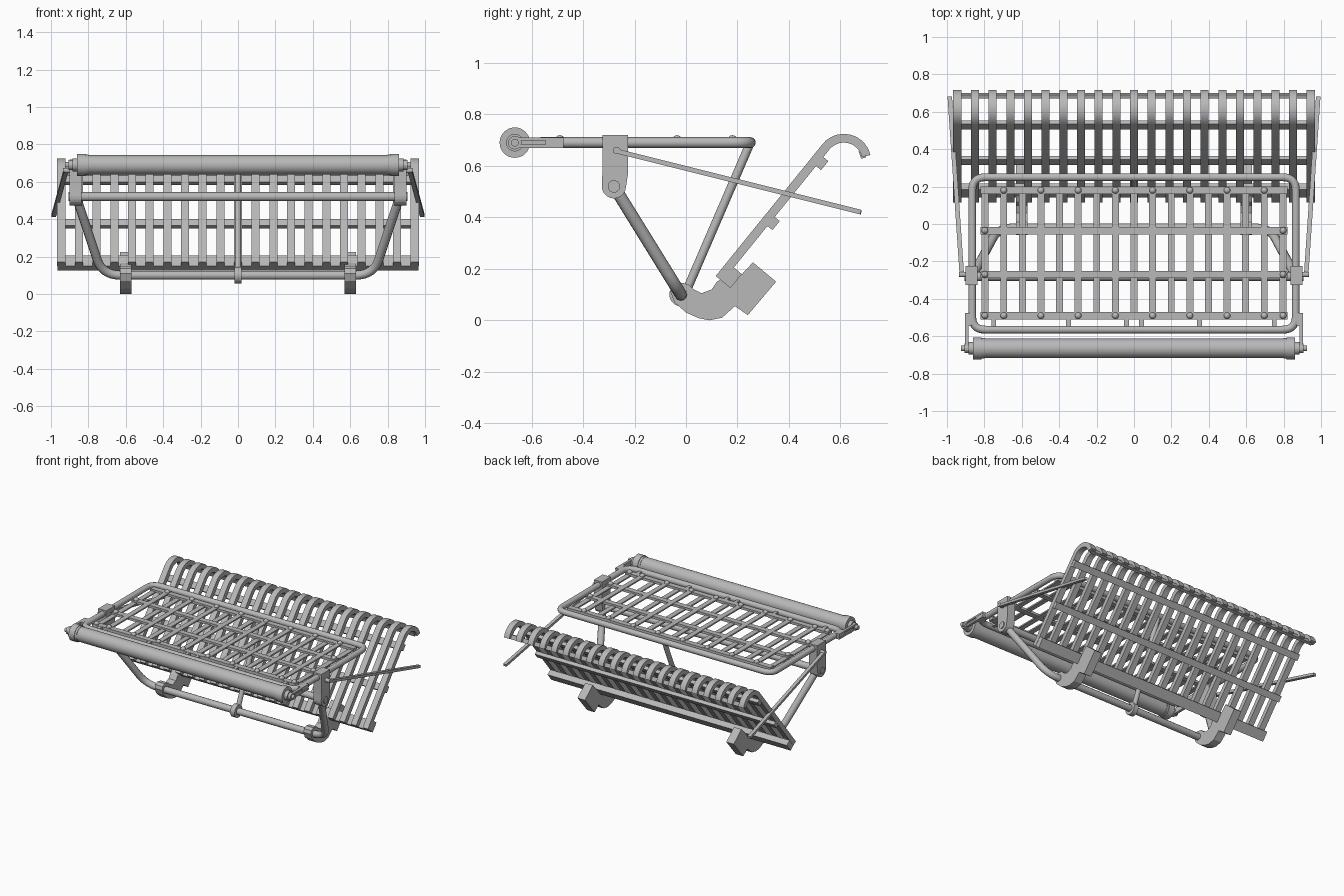
import bpy, bmesh, math
from mathutils import Vector, Matrix

if "Cube" in bpy.data.objects:
    bpy.data.objects.remove(bpy.data.objects["Cube"], do_unlink=True)

steel = bpy.data.materials.new("grey_steel")
steel.use_nodes = True
GREY = (0.48, 0.48, 0.48, 1)
steel.diffuse_color = GREY
steel.node_tree.nodes["Principled BSDF"].inputs["Base Color"].default_value = GREY


def finish(name, bm, smooth=False):
    bmesh.ops.recalc_face_normals(bm, faces=bm.faces)
    mesh = bpy.data.meshes.new(name)
    bm.to_mesh(mesh)
    bm.free()
    mesh.materials.append(steel)
    ob = bpy.data.objects.new(name, mesh)
    bpy.context.collection.objects.link(ob)
    if smooth:
        bpy.ops.object.select_all(action='DESELECT')
        ob.select_set(True)
        bpy.context.view_layer.objects.active = ob
        bpy.ops.object.shade_smooth_by_angle(angle=math.radians(40))
    return ob


def add_box(bm, center, size, tilt=0.0):
    m = Matrix.Translation(center) @ Matrix.Rotation(tilt, 4, 'X') @ Matrix.Diagonal((*size, 1))
    bmesh.ops.create_cube(bm, size=1, matrix=m)


def add_rod(bm, a, b, r, sides=20):
    a, b = Vector(a), Vector(b)
    rot = (b - a).to_track_quat('Z', 'Y').to_matrix().to_4x4()
    bmesh.ops.create_cone(bm, cap_ends=True, segments=sides, radius1=r, radius2=r,
                          depth=(b - a).length, matrix=Matrix.Translation((a + b) / 2) @ rot)


def add_plate(bm, profile, x, width):
    """Extrude a (y, z) outline along x."""
    face = bm.faces.new([bm.verts.new((x - width / 2, y, z)) for y, z in profile])
    out = bmesh.ops.extrude_face_region(bm, geom=[face])["geom"]
    bmesh.ops.translate(bm, vec=(width, 0, 0),
                        verts=[v for v in out if isinstance(v, bmesh.types.BMVert)])


def rounded(points, radius, closed, steps=7):
    """Replace the corners of a path with smooth bends."""
    pts, out = [Vector(p) for p in points], []
    for i, p in enumerate(pts):
        if not closed and i in (0, len(pts) - 1):
            out.append(p)
            continue
        a = p + (pts[i - 1] - p).normalized() * radius
        b = p + (pts[(i + 1) % len(pts)] - p).normalized() * radius
        for k in range(steps + 1):
            t = k / steps
            out.append(a * (1 - t) ** 2 + p * 2 * t * (1 - t) + b * t * t)
    return out


def tube(name, points, r, bend, closed=False):
    curve = bpy.data.curves.new(name, 'CURVE')
    curve.dimensions = '3D'
    curve.bevel_depth, curve.bevel_resolution = r, 4
    curve.use_fill_caps = True
    path = rounded(points, bend, closed)
    spline = curve.splines.new('POLY')
    spline.points.add(len(path) - 1)
    for sp, p in zip(spline.points, path):
        sp.co = (*p, 1)
    spline.use_cyclic_u = closed
    temp = bpy.data.objects.new(name + "_path", curve)
    bpy.context.collection.objects.link(temp)
    bpy.context.view_layer.update()
    mesh = bpy.data.meshes.new_from_object(temp.evaluated_get(bpy.context.evaluated_depsgraph_get()))
    bpy.data.objects.remove(temp, do_unlink=True)
    bm = bmesh.new()
    bm.from_mesh(mesh)
    bpy.data.meshes.remove(mesh)
    finish(name, bm, True)


# Upper frame loop and lower support tube
DECK = 0.69
tube("deck_frame", [(-.865, -.565, DECK), (.865, -.565, DECK), (.865, .25, DECK), (-.865, .25, DECK)],
     .021, .07, True)
tube("support_legs", [(-.865, -.28, .52), (-.725, -.02, .10), (.725, -.02, .10), (.865, -.28, .52)], .024, .1)
bm = bmesh.new()
add_rod(bm, (-.85, -.28, .52), (.85, -.28, .52), .024)
finish("cross_tube", bm, True)

# Roller with collars and stub axles
bm = bmesh.new()
add_rod(bm, (-.81, -.665, DECK), (.81, -.665, DECK), .052, 32)
for s in (-1, 1):
    add_rod(bm, (s * .80, -.665, DECK), (s * .815, -.665, DECK), .055, 32)
    add_rod(bm, (s * .815, -.665, DECK), (s * .86, -.665, DECK), .059, 32)
    add_rod(bm, (s * .86, -.665, DECK), (s * .885, -.665, DECK), .034, 24)
    add_rod(bm, (s * .885, -.665, DECK), (s * .925, -.665, DECK), .015, 16)
finish("roller", bm, True)

# Slotted arms that carry the roller
bm = bmesh.new()
for s in (-1, 1):
    add_box(bm, (s * .895, -.575, DECK + .014), (.018, .2, .012))
    add_box(bm, (s * .895, -.575, DECK - .014), (.018, .2, .012))
    add_box(bm, (s * .89, -.575, DECK), (.008, .2, .03))
    add_box(bm, (s * .885, -.51, DECK), (.035, .07, .04))
    add_rod(bm, (s * .875, -.665, DECK), (s * .905, -.665, DECK), .026)
finish("roller_arms", bm)

# Deck lattice: long slats woven over and under the cross slats
bm = bmesh.new()
rows = (.18, -.035, -.27, -.49)
for i in range(17):
    over = i % 2
    add_box(bm, ((i - 8) * .0995, -.155, DECK + (.008 if over else -.006)), (.037, .71, .01))
for y in rows:
    add_box(bm, (0, y, DECK + .002), (1.64, .04, .018))
for x in (.04, .35, .75):
    for s in (-1, 1):
        add_box(bm, (s * x, -.52, DECK), (.025, .1, .02))
finish("deck_lattice", bm)

# Domed rivets on the lattice
bm = bmesh.new()
spots = [((i - 8) * .0995, y) for i in range(1, 17, 2) for y in (rows[0], rows[3])]
spots += [(s * .797, y) for s in (-1, 1) for y in rows[1:]]
for x, y in spots:
    m = Matrix.Translation((x, y, DECK + .012)) @ Matrix.Diagonal((1, 1, .95, 1))
    bmesh.ops.create_uvsphere(bm, u_segments=14, v_segments=8, radius=.018, matrix=m)
finish("rivets", bm, True)

# Side hangers with round lower ends
bm = bmesh.new()
outline = [(-.325, .72), (-.225, .72), (-.225, .57)]
outline += [(-.28 + .047 * math.cos(a), .52 + .047 * math.sin(a))
            for a in (-math.pi * k / 10 for k in range(11))]
outline.append((-.325, .57))
for s in (-1, 1):
    add_plate(bm, outline, s * .868, .064)
    add_rod(bm, (s * .83, -.28, .52), (s * .906, -.28, .52), .024)
finish("side_hangers", bm)

# Long side levers reaching backwards
bm = bmesh.new()
for s in (-1, 1):
    add_rod(bm, (s * .89, -.27, .66), (s * .935, -.27, .66), .014)
    a, b = Vector((s * .92, -.28, .66)), Vector((s * .985, .68, .42))
    rot = (b - a).to_track_quat('Y', 'Z').to_matrix().to_4x4()
    m = Matrix.Translation((a + b) / 2) @ rot @ Matrix.Diagonal((.024, (b - a).length, .018, 1))
    bmesh.ops.create_cube(bm, size=1, matrix=m)
finish("side_levers", bm)

# Central strut with a clamp on the support tube
bm = bmesh.new()
add_rod(bm, (0, .25, DECK), (0, .0, .11), .017)
add_rod(bm, (-.018, -.02, .10), (.018, -.02, .10), .045, 28)
finish("centre_strut", bm, True)

# Rear rack slats: straight run, then a hook over the top
SLOPE = math.radians(51)
along = Vector((math.cos(SLOPE), math.sin(SLOPE)))
under = Vector((math.sin(SLOPE), -math.cos(SLOPE)))
hook, R, HALF = Vector((.613, .618)), .089, .017
start = hook - under * R - along * .66


def hook_arc(r):
    angles = [math.radians(141 - 128 * k / 14) for k in range(15)]
    return [hook + Vector((math.cos(a), math.sin(a))) * r for a in angles]


outline = [start - under * HALF] + hook_arc(R + HALF) + hook_arc(R - HALF)[::-1] + [start + under * HALF]
bm = bmesh.new()
for i in range(21):
    add_plate(bm, outline, (i - 10) * .0945, .043)
finish("rack_slats", bm, True)

# Rack cross rails
bm = bmesh.new()
for dist, deep, high in ((.035, .04, .07), (.30, .025, .045), (.60, .025, .045)):
    y, z = start + along * dist + under * (HALF + deep / 2)
    add_box(bm, (0, y, z), (1.93, deep, high), SLOPE - math.pi / 2)
y, z = hook + Vector((math.cos(.35), math.sin(.35))) * (R - .012)
add_box(bm, (0, y, z), (1.9, .02, .03), .35)
finish("rack_rails", bm)

# Hooked feet joining the support tube to the rack
foot = [(-.06, .11), (-.045, .07), (0, .03), (.05, .008), (.09, 0), (.14, .01), (.19, .055), (.24, .02),
        (.35, .15), (.26, .225), (.19, .15), (.15, .165), (.12, .15), (.10, .12), (.06, .105), (.03, .12),
        (.01, .14), (-.03, .147), (-.053, .135)]
bm = bmesh.new()
for s in (-1, 1):
    add_plate(bm, foot, s * .6, .06)
finish("hooked_feet", bm)
